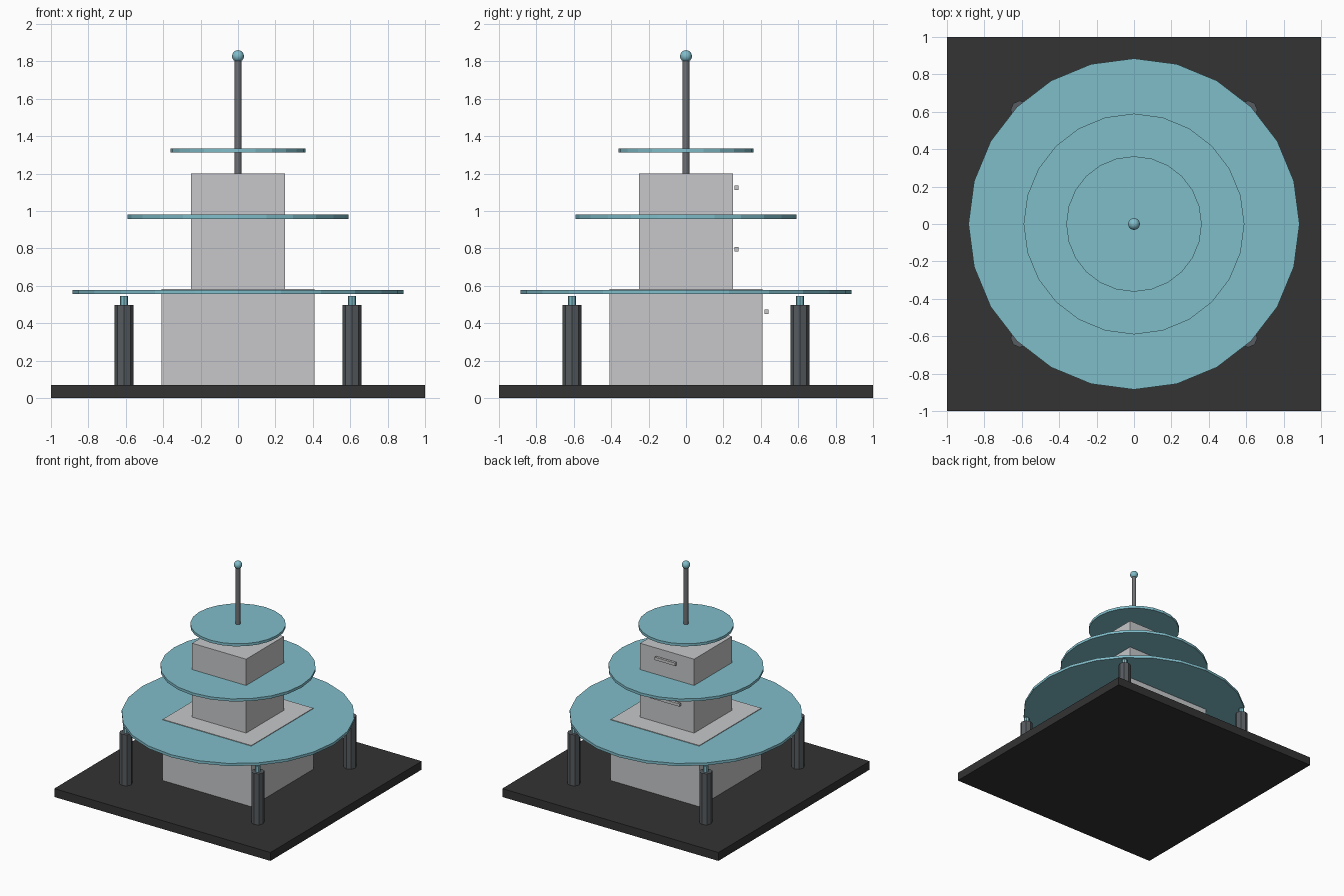
import bpy
import math

cube = bpy.data.objects.get("Cube")
if cube:
    bpy.data.objects.remove(cube, do_unlink=True)


def material(name, r, g, b):
    m = bpy.data.materials.new(name)
    m.use_nodes = True
    m.diffuse_color = (r, g, b, 1)
    m.node_tree.nodes["Principled BSDF"].inputs["Base Color"].default_value = (r, g, b, 1)
    return m


CHARCOAL = material("charcoal", 0.033, 0.033, 0.033)
PALE = material("pale_grey", 0.57, 0.575, 0.59)
TEAL = material("soft_teal", 0.216, 0.51, 0.59)
SLATE = material("slate", 0.095, 0.105, 0.115)
STEEL = material("steel", 0.16, 0.165, 0.175)


def finish(name, mat):
    ob = bpy.context.object
    ob.name = name
    ob.data.materials.append(mat)
    return ob


def box(name, mat, width, depth, z0, z1, y=0):
    bpy.ops.mesh.primitive_cube_add(size=1, location=(0, y, (z0 + z1) / 2))
    ob = finish(name, mat)
    ob.scale = (width, depth, z1 - z0)
    bpy.ops.object.transform_apply(location=False, rotation=False, scale=True)
    return ob


def cylinder(name, mat, radius, z0, z1, x=0, y=0, sides=24):
    bpy.ops.mesh.primitive_cylinder_add(vertices=sides, radius=radius, depth=z1 - z0,
                                        location=(x, y, (z0 + z1) / 2))
    return finish(name, mat)


# Base slab and stacked tower blocks
box("base_slab", CHARCOAL, 2, 2, 0, 0.07)
box("lower_block", PALE, 0.82, 0.82, 0.07, 0.582)
box("upper_block", PALE, 0.5, 0.5, 0.582, 1.2)

# Round roof tiers
for name, radius, z in (("lower", 0.885, 0.555), ("middle", 0.59, 0.958), ("top", 0.362, 1.313)):
    cylinder(name + "_roof_disc", TEAL, radius, z, z + 0.022)

# Bars behind the rear walls
for name, width, y, z in (("lower", 0.36, 0.43, 0.45), ("middle", 0.27, 0.27, 0.783),
                          ("top", 0.19, 0.27, 1.113)):
    box(name + "_rear_bar", PALE, width, 0.02, z, z + 0.024, y)

# Corner posts with caps
for side, x in (("left", 0.61), ("right", -0.61)):
    for end, y in (("front", -0.61), ("back", 0.61)):
        cylinder(f"{end}_{side}_post", SLATE, 0.05, 0.07, 0.497, x, y, 8)
        cylinder(f"{end}_{side}_post_cap", TEAL, 0.022, 0.497, 0.545, x, y, 8)

# Mast and ball finial
cylinder("mast", STEEL, 0.018, 1.2, 1.81, sides=12)
bpy.ops.mesh.primitive_uv_sphere_add(segments=16, ring_count=8, radius=0.032,
                                     location=(0, 0, 1.828))
finish("ball_finial", TEAL)
bpy.ops.object.shade_smooth_by_angle(angle=math.radians(30))
